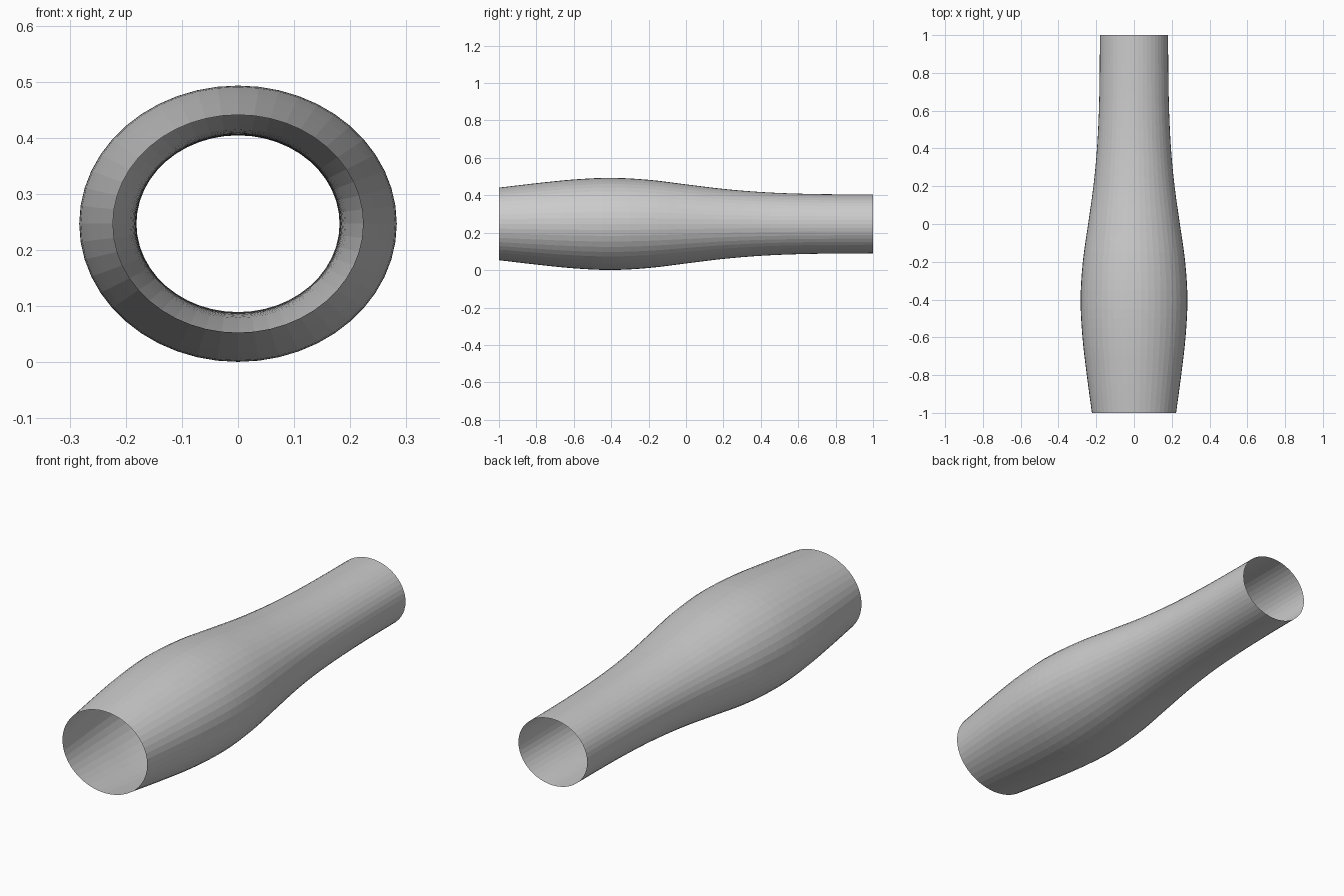
import bpy, bmesh, math

if "Cube" in bpy.data.objects:
    bpy.data.objects.remove(bpy.data.objects["Cube"])

SIDES = 48          # facets around the tube
STEPS = 4           # rings per profile span
RATIO = 0.87        # height / width of the oval section
CENTRE_Z = 0.247

# half width at evenly spaced stations from front (y=-1) to back (y=1)
PROFILE = [0.223, 0.250, 0.273, 0.283, 0.271, 0.243, 0.215, 0.196, 0.186, 0.182, 0.181]


def half_width(u):
    """Smooth (Catmull-Rom) reading of the profile, u in 0..len-1."""
    n = len(PROFILE) - 1
    i = min(int(u), n - 1)
    t = u - i
    b, c = PROFILE[i], PROFILE[i + 1]
    a = PROFILE[i - 1] if i > 0 else 2 * b - c
    d = PROFILE[i + 2] if i + 2 <= n else 2 * c - b
    return 0.5 * (2 * b + (c - a) * t + (2 * a - 5 * b + 4 * c - d) * t * t
                  + (3 * b - a - 3 * c + d) * t ** 3)


# open oval tube lofted from rings
bm = bmesh.new()
spans = len(PROFILE) - 1
count = spans * STEPS
rings = []
for k in range(count + 1):
    r = half_width(k / STEPS)
    y = -1 + 2 * k / count
    rings.append([bm.verts.new((r * math.sin(2 * math.pi * s / SIDES), y,
                                CENTRE_Z + r * RATIO * math.cos(2 * math.pi * s / SIDES)))
                  for s in range(SIDES)])
for p, q in zip(rings, rings[1:]):
    for s in range(SIDES):
        e = (s + 1) % SIDES
        bm.faces.new((p[s], q[s], q[e], p[e]))
bmesh.ops.recalc_face_normals(bm, faces=bm.faces)
# make sure normals point outward
f = next(iter(bm.faces))
c = f.calc_center_median()
if f.normal.x * c.x + f.normal.z * (c.z - CENTRE_Z) < 0:
    bmesh.ops.reverse_faces(bm, faces=bm.faces)

mesh = bpy.data.meshes.new("tapered_sleeve")
bm.to_mesh(mesh)
bm.free()
sleeve = bpy.data.objects.new("tapered_sleeve", mesh)
bpy.context.collection.objects.link(sleeve)

grey = bpy.data.materials.new("light_grey")
grey.diffuse_color = (0.6, 0.6, 0.6, 1)
grey.use_nodes = True
grey.node_tree.nodes["Principled BSDF"].inputs["Base Color"].default_value = grey.diffuse_color
mesh.materials.append(grey)
